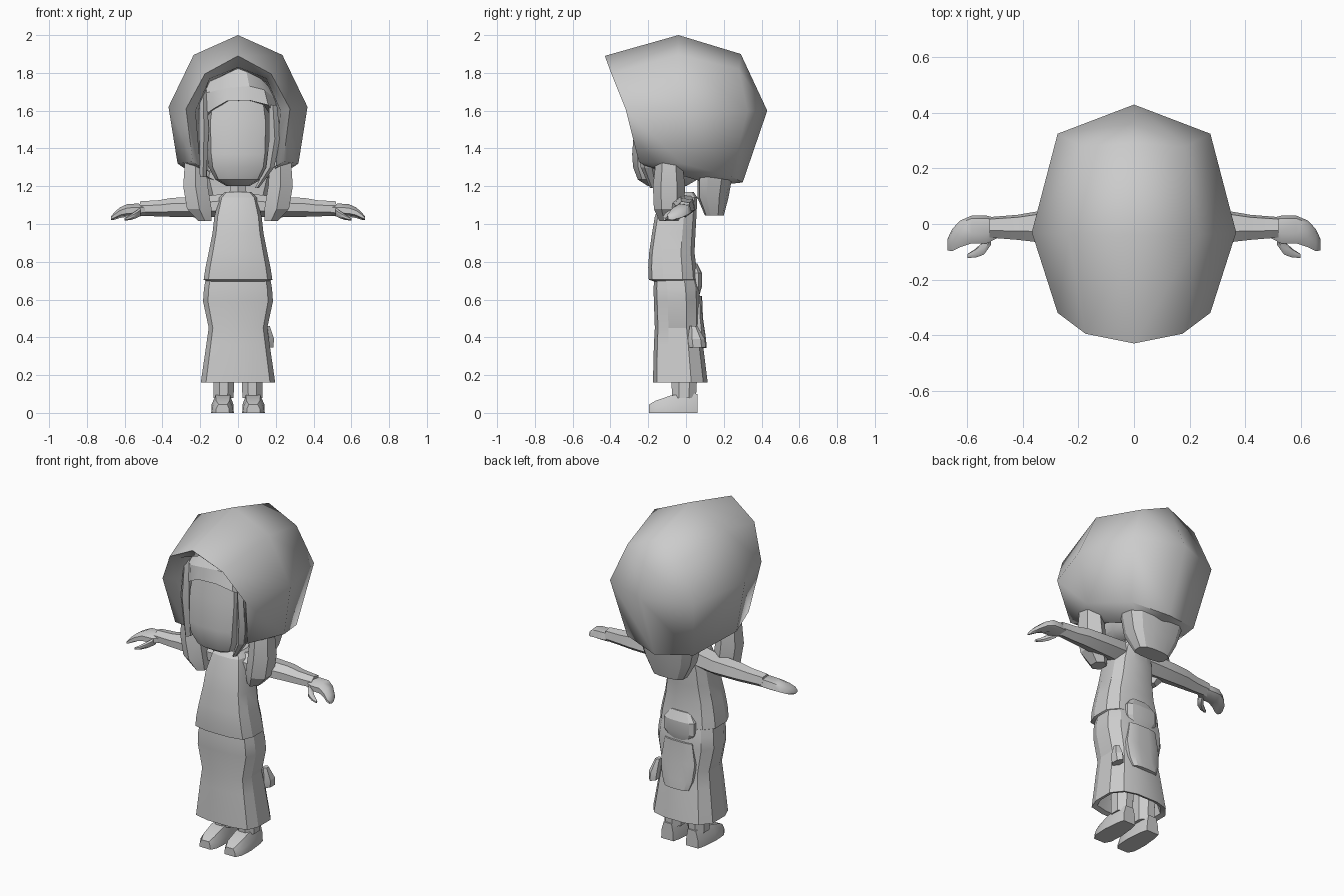
import bpy, bmesh, math
from mathutils import Vector

grey = bpy.data.materials.new("plain_grey")
grey.diffuse_color = (0.6, 0.6, 0.6, 1)


def loft(name, rings, closed=True, caps=True, angle=25):
    """Skin a list of equal-length rings into one object."""
    bm = bmesh.new()
    rows = [[bm.verts.new(p) for p in r] for r in rings]
    n = len(rows[0])
    for a, b in zip(rows, rows[1:]):
        for i in range(n if closed else n - 1):
            j = (i + 1) % n
            bm.faces.new((a[i], a[j], b[j], b[i]))
    if caps:
        bm.faces.new(rows[0])
        bm.faces.new(rows[-1])
    bmesh.ops.remove_doubles(bm, verts=bm.verts, dist=0.0005)
    bmesh.ops.recalc_face_normals(bm, faces=bm.faces)
    me = bpy.data.meshes.new(name)
    bm.to_mesh(me)
    bm.free()
    me.materials.append(grey)
    ob = bpy.data.objects.new(name, me)
    bpy.context.collection.objects.link(ob)
    bpy.ops.object.select_all(action='DESELECT')
    ob.select_set(True)
    bpy.context.view_layer.objects.active = ob
    bpy.ops.object.shade_smooth_by_angle(angle=math.radians(angle))
    return ob


def mirrored(half):
    """Complete a half outline that runs from the centre to the right."""
    return [(-x, y, z) for x, y, z in reversed(half)] + [p for p in half if p[0] > 1e-6 or p is not half[0]]


def section(z, w, yf, yb):
    """Horizontal body slice with a broad front and bevelled sides."""
    d = yb - yf
    half = [(.4 * w, yf), (.86 * w, yf + .07 * d), (w, yf + .3 * d),
            (w, yf + .7 * d), (.75 * w, yb - .08 * d), (.35 * w, yb)]
    return [(x, y, z) for x, y in half] + [(-x, y, z) for x, y in reversed(half)]


def body(name, data, angle=20):
    return loft(name, [section(*s) for s in data], angle=angle)


def strand(name, data, sides=6, side=1, angle=20):
    """Vertical strand from (x, y, z, rx, ry) stations."""
    rings = [[(side * (x + rx * math.cos(math.tau * (i + .5) / sides)),
               y + ry * math.sin(math.tau * (i + .5) / sides), z)
              for i in range(sides)] for x, y, z, rx, ry in data]
    return loft(name, rings, angle=angle)


def limb(name, data, side, angle=20):
    """Sideways limb from (x, y, z, ry, rz) stations, six sided."""
    rings = []
    for x, y, z, ry, rz in data:
        prof = [(-1, -.45), (-1, .4), (-.3, 1), (.8, .8), (1, -.3), (.2, -1)]
        rings.append([(side * x, y + ry * a, z + rz * b) for a, b in prof])
    return loft(name, rings, angle=angle)


# Hood: open arcs from the lining over the rim to the back seam
def arc(*half):
    left = [(-x, y, z) for x, y, z in reversed(half[1:])]
    return left + list(half)


hood = [
    arc((0, -.12, 1.82), (.15, -.12, 1.75), (.21, -.12, 1.6), (.2, -.1, 1.3), (.14, -.08, 1.27)),
    arc((0, -.36, 1.83), (.15, -.33, 1.77), (.225, -.27, 1.6), (.2, -.22, 1.31), (.19, -.2, 1.3)),
    arc((0, -.43, 1.89), (.175, -.395, 1.795), (.275, -.32, 1.61), (.24, -.25, 1.33), (.21, -.22, 1.31)),
    arc((0, -.04, 2.0), (.235, -.04, 1.895), (.368, -.03, 1.62), (.32, -.02, 1.32), (.16, 0, 1.25)),
    arc((0, .29, 1.9), (.19, .28, 1.82), (.275, .325, 1.6), (.22, .24, 1.25), (.1, .1, 1.22)),
    arc((0, .29, 1.9), (0, .36, 1.75), (0, .43, 1.6), (0, .3, 1.22), (0, .12, 1.2)),
]
loft("hood", hood, closed=False, caps=False, angle=62)

# Head and hair
body("head", [(1.2, .06, -.2, 0), (1.235, .12, -.255, .06), (1.3, .155, -.28, .1),
              (1.37, .165, -.285, .1), (1.54, .17, -.272, .1), (1.68, .15, -.25, .1)], 30)
body("hair_cap", [(1.28, .185, -.13, .12), (1.6, .2, -.15, .14), (1.74, .17, -.16, .14),
                  (1.83, .06, -.14, .1)], 35)

# Swept fringe, draped across the forehead
lower = [(-.2, -.2, 1.56), (-.13, -.27, 1.61), (-.06, -.295, 1.65), (.06, -.295, 1.655),
         (.16, -.28, 1.63), (.2, -.2, 1.58)]
middle = [(-.205, -.19, 1.69), (-.14, -.25, 1.7), (-.06, -.28, 1.72), (.06, -.28, 1.73),
          (.14, -.25, 1.71), (.2, -.19, 1.66)]
upper = [(-.16, -.15, 1.76), (-.1, -.18, 1.79), (-.04, -.2, 1.82), (.04, -.2, 1.83),
         (.1, -.18, 1.79), (.16, -.15, 1.73)]
under = [(x * .85, y + .06, z) for x, y, z in lower]
loft("fringe", [under, lower, middle, upper], closed=False, caps=False)
strand("fringe_lock_left", [(-.185, -.2, 1.71, .02, .04), (-.18, -.22, 1.5, .03, .05),
                            (-.185, -.19, 1.25, .02, .04)])
strand("fringe_lock_right", [(.185, -.22, 1.63, .025, .05), (.195, -.22, 1.45, .035, .05),
                             (.17, -.2, 1.3, .025, .04), (.1, -.17, 1.19, .012, .02)])

# Locks hanging over the shoulders, and the tail behind
for s, tag in ((-1, "left"), (1, "right")):
    strand("shoulder_lock_" + tag, [(.225, -.09, 1.33, .065, .07), (.225, -.09, 1.2, .075, .085),
                                    (.205, -.09, 1.08, .075, .08), (.175, -.09, 1.015, .04, .05)], 6, s)
body("back_hair", [(1.29, .17, .05, .21), (1.25, .18, .06, .245), (1.14, .15, .06, .225),
                   (1.045, .1, .1, .2)])

# Neck, bodice and skirt
strand("neck", [(0, -.05, 1.12, .055, .05), (0, -.06, 1.24, .045, .045)])
body("bodice", [(1.17, .07, -.1, .04), (1.14, .1, -.13, .06), (1.04, .125, -.165, .055),
                (.95, .135, -.18, .05), (.85, .155, -.195, .045), (.77, .172, -.2, .055),
                (.705, .182, -.197, .06), (.695, .16, -.165, .05)])
body("skirt", [(.74, .165, -.165, .05), (.66, .18, -.172, .07), (.59, .185, -.17, .075),
               (.45, .155, -.165, .075), (.36, .168, -.17, .09), (.16, .197, -.175, .115),
               (.17, .17, -.15, .09), (.3, .13, -.12, .06)])

# Sash folds behind
body("sash_knot", [(.79, .06, .02, .06), (.74, .1, .02, .085), (.67, .1, .02, .085), (.62, .07, .02, .07)])
body("sash_tail", [(.62, .09, .04, .085), (.5, .11, .04, .09), (.4, .1, .04, .105),
                   (.345, .08, .05, .11), (.34, .04, .05, .08)])
strand("side_bow", [(.155, .04, .46, .015, .02), (.165, .055, .39, .03, .045),
                    (.165, .06, .345, .025, .045)])

for s, tag in ((-1, "left"), (1, "right")):
    # Sleeve and hand
    limb("arm_" + tag, [(.07, -.03, 1.1, .07, .06), (.2, -.015, 1.09, .065, .055),
                        (.35, -.01, 1.088, .055, .05), (.42, -.012, 1.083, .045, .043),
                        (.52, -.012, 1.082, .037, .038)], s)
    limb("hand_" + tag, [(.49, -.015, 1.075, .035, .028), (.53, -.02, 1.073, .05, .035),
                         (.585, -.02, 1.072, .05, .034), (.625, -.035, 1.06, .048, .028),
                         (.655, -.058, 1.042, .04, .02), (.672, -.075, 1.03, .02, .01)], s, 50)
    # Thumb hooks forward
    limb("thumb_" + tag, [(.515, -.05, 1.065, .025, .022), (.54, -.085, 1.05, .025, .02),
                          (.57, -.105, 1.035, .016, .014), (.6, -.115, 1.025, .007, .007)], s, 50)
    # Leg and shoe
    strand("leg_" + tag, [(.077, -.01, .08, .058, .068), (.075, -.01, .2, .06, .075),
                          (.075, -.01, .35, .06, .075)], 8, s)
    outline = [(-.195, .036, 0, .045), (-.16, .055, 0, .065), (-.08, .06, 0, .092),
               (.02, .05, 0, .105), (.06, .04, 0, .1)]
    loft("shoe_" + tag, [[(s * (.082 - w), y, lo), (s * (.082 + w), y, lo),
                          (s * (.082 + w * .95), y, lo + h * .5), (s * (.08 + w * .65), y, h),
                          (s * (.08 - w * .65), y, h), (s * (.082 - w * .95), y, lo + h * .5)]
                         for y, w, lo, h in outline])
